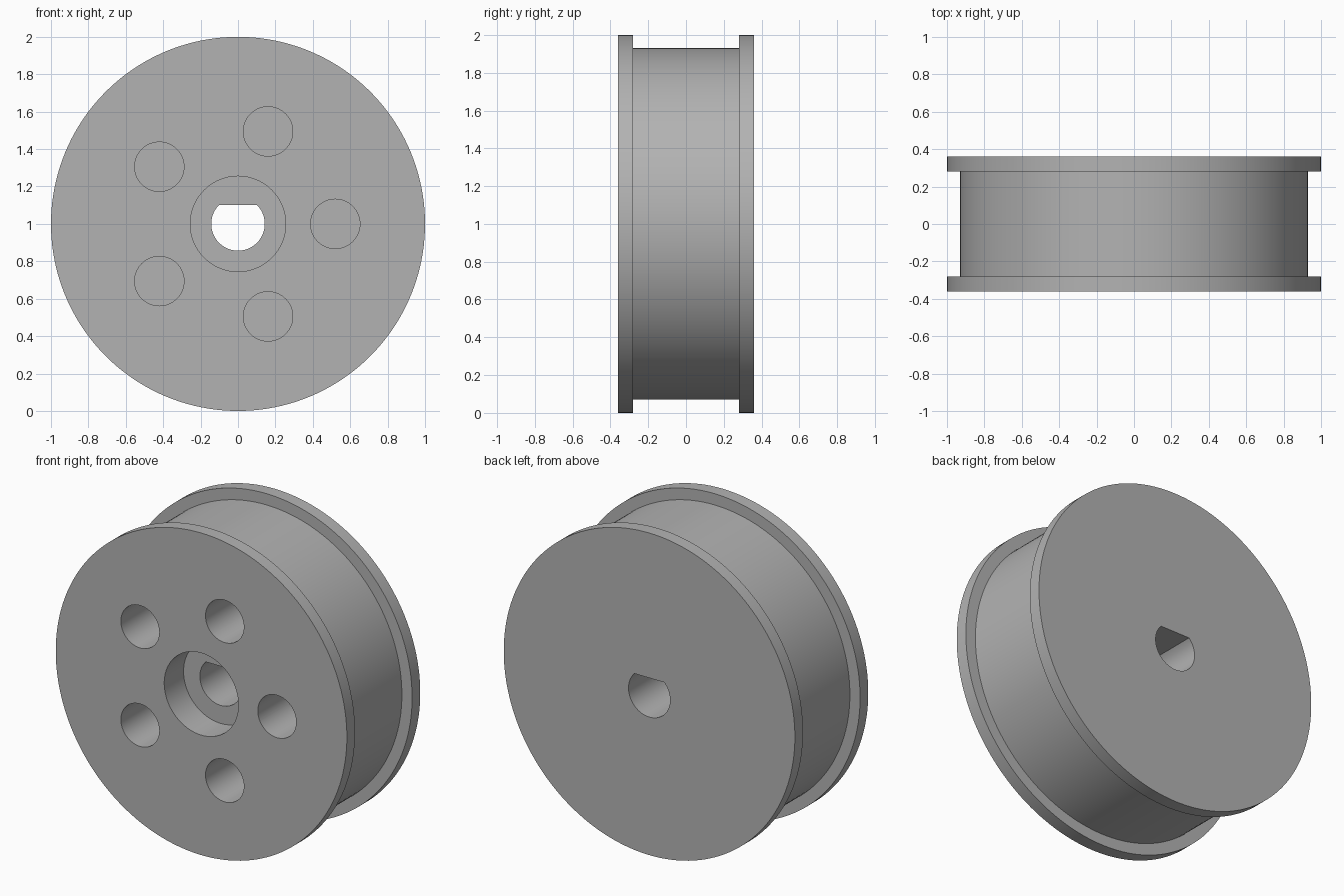
import bpy, bmesh, math

if "Cube" in bpy.data.objects:
    bpy.data.objects.remove(bpy.data.objects["Cube"], do_unlink=True)

HALF, FLANGE, RADIUS, GROOVE = 0.36, 0.08, 1.0, 0.93

grey = bpy.data.materials.new("plain_grey")
grey.use_nodes = True
colour = (0.45, 0.45, 0.45, 1)
grey.diffuse_color = colour
grey.node_tree.nodes["Principled BSDF"].inputs["Base Color"].default_value = colour


def new_object(name, bm):
    bmesh.ops.recalc_face_normals(bm, faces=bm.faces)
    mesh = bpy.data.meshes.new(name)
    bm.to_mesh(mesh)
    bm.free()
    mesh.materials.append(grey)
    obj = bpy.data.objects.new(name, mesh)
    bpy.context.collection.objects.link(obj)
    return obj


def disc(name, sections, x=0, z=1, flat=None, steps=128):
    """Solid along y through (y, radius) sections; flat trims the top."""
    bm = bmesh.new()
    rings = []
    for y, r in sections:
        if flat is None:
            start, sweep, count = 0, math.tau, steps
        else:
            start = math.pi - math.asin(flat / r)
            sweep = math.pi + 2 * math.asin(flat / r)
            count = steps + 1
        rings.append([bm.verts.new((x + r * math.cos(start + sweep * i / steps), y,
                                    z + r * math.sin(start + sweep * i / steps)))
                      for i in range(count)])
    for a, b in zip(rings, rings[1:]):
        n = len(a)
        for i in range(n):
            bm.faces.new((a[i], a[(i + 1) % n], b[(i + 1) % n], b[i]))
    bm.faces.new(rings[0])
    bm.faces.new(rings[-1])
    return new_object(name, bm)


# Grooved wheel with a flange on each side
inner = HALF - FLANGE
wheel = disc("wheel", [(-HALF, RADIUS), (-inner, RADIUS), (-inner, GROOVE),
                       (inner, GROOVE), (inner, RADIUS), (HALF, RADIUS)], steps=160)

# Front recess, flat-sided shaft bore and five blind holes
front = -HALF - 0.1
cutters = [disc("hub_recess_cutter", [(front, 0.255), (-HALF + 0.19, 0.255)], steps=96),
           disc("shaft_bore_cutter", [(front, 0.143), (HALF + 0.1, 0.143)], flat=0.1, steps=64)]
for k in range(5):
    a = math.tau * k / 5
    cutters.append(disc("blind_hole_cutter", [(front, 0.132), (inner - 0.04, 0.132)],
                        x=0.52 * math.cos(a), z=1 + 0.52 * math.sin(a), steps=64))

bpy.context.view_layer.objects.active = wheel
for cutter in cutters:
    cut = wheel.modifiers.new("cut", "BOOLEAN")
    cut.operation, cut.solver, cut.object = "DIFFERENCE", "EXACT", cutter
    bpy.ops.object.modifier_apply(modifier=cut.name)
    bpy.data.objects.remove(cutter, do_unlink=True)

# Smooth round walls with crisp rims
bpy.ops.object.select_all(action="DESELECT")
wheel.select_set(True)
bpy.ops.object.shade_smooth_by_angle(angle=math.radians(30))
